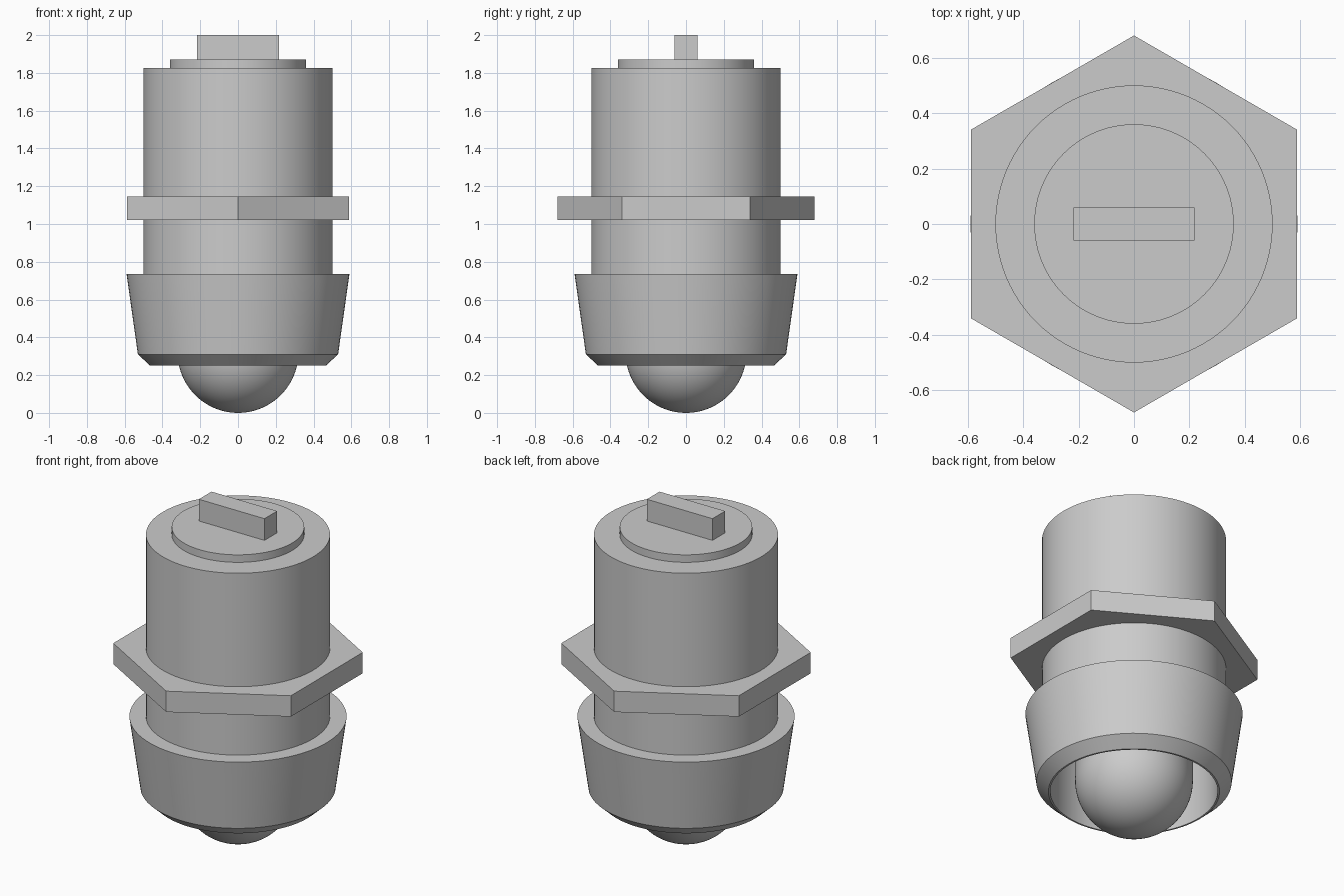
import bpy, math

SEGMENTS = 96

cube = bpy.data.objects.get("Cube")
if cube:
    bpy.data.objects.remove(cube, do_unlink=True)

grey = bpy.data.materials.new("plain grey")
grey.use_nodes = True
grey.diffuse_color = (0.6, 0.6, 0.6, 1)
grey.node_tree.nodes["Principled BSDF"].inputs["Base Color"].default_value = (0.6, 0.6, 0.6, 1)


def finish(obj, name, smooth=True):
    obj.name = name
    obj.data.materials.append(grey)
    if smooth:
        bpy.ops.object.select_all(action="DESELECT")
        obj.select_set(True)
        bpy.context.view_layer.objects.active = obj
        bpy.ops.object.shade_smooth_by_angle(angle=math.radians(25))
    return obj


def prism(name, radius, bottom, top, sides=SEGMENTS, turn=0.0):
    bpy.ops.mesh.primitive_cylinder_add(
        vertices=sides, radius=radius, depth=top - bottom,
        location=(0, 0, (bottom + top) / 2), rotation=(0, 0, turn))
    return finish(bpy.context.object, name, smooth=sides > 6)


def lathe(name, profile, closed=False):
    """Revolve (radius, height) points, listed from bottom to top on the outside."""
    verts, rings, faces = [], [], []
    for r, z in profile:
        start = len(verts)
        if r < 1e-6:
            verts.append((0, 0, z))
            rings.append([start] * SEGMENTS)
        else:
            for i in range(SEGMENTS):
                a = 2 * math.pi * i / SEGMENTS
                verts.append((r * math.cos(a), r * math.sin(a), z))
            rings.append(list(range(start, start + SEGMENTS)))
    pairs = list(zip(rings, rings[1:]))
    if closed:
        pairs.append((rings[-1], rings[0]))
    for low, high in pairs:
        for i in range(SEGMENTS):
            j = (i + 1) % SEGMENTS
            quad = (low[i], low[j], high[j], high[i])
            faces.append(tuple(dict.fromkeys(quad)))
    mesh = bpy.data.meshes.new(name)
    mesh.from_pydata(verts, [], faces)
    obj = bpy.data.objects.new(name, mesh)
    bpy.context.collection.objects.link(obj)
    return finish(obj, name)


# Main barrel; its base closes the recess inside the collar
prism("barrel", 0.5, 0.68, 1.825)

# Hexagonal nut with corners at front and back
prism("hex_nut", 0.68, 1.02, 1.145, sides=6)

# Raised cap and flat tab on top
prism("end_cap", 0.36, 1.80, 1.87)
bpy.ops.mesh.primitive_cube_add(size=1, location=(0, 0, 1.93))
tab = bpy.context.object
tab.scale = (0.435, 0.12, 0.14)
bpy.ops.object.transform_apply(location=False, rotation=False, scale=True)
finish(tab, "contact_tab", smooth=False)

# Hollow tapered collar with a chamfered lower lip
lathe("tapered_collar",
      [(0.465, 0.25), (0.53, 0.31), (0.59, 0.735), (0.455, 0.735), (0.455, 0.25)],
      closed=True)

# Round-ended lens: hemisphere running into a straight stem
R = 0.32
STEPS = 20
dome = [(R * math.sin(t), R - R * math.cos(t))
        for t in (math.pi / 2 * k / STEPS for k in range(STEPS + 1))]
lathe("domed_lens", dome + [(R, 0.7), (0, 0.7)])
